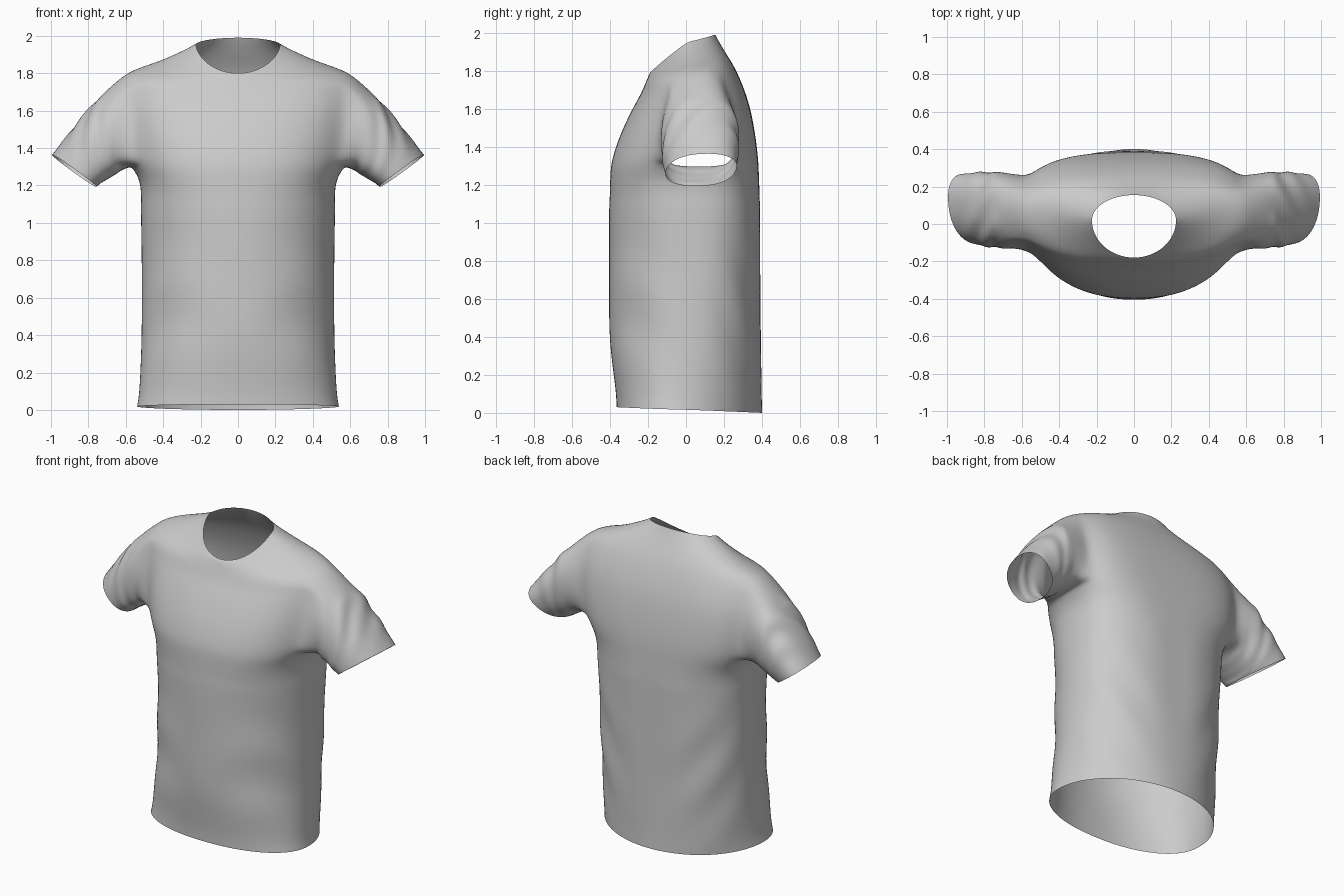
import bpy, bmesh
from math import sin, cos, pi, atan2, exp
from mathutils import Vector

if "Cube" in bpy.data.objects:
    bpy.data.objects.remove(bpy.data.objects["Cube"])

COLS, SUB, HALF = 64, 4, 5      # columns round, rows per level, half armhole width in columns
SLEEVE_ROWS = 20

# Levels hem -> neckline: half width, y front, y back, y side,
#                         roundness front, roundness back, z front, z side, z back
LEVELS = [
    (.540, -.365, .402, -.05, 2.2, 2.0, .03, .018, .00),
    (.527, -.372, .399, -.03, 2.2, 2.1, .13, .12, .11),
    (.516, -.402, .397, .02, 2.1, 2.2, .40, .40, .40),
    (.515, -.405, .397, .05, 2.1, 2.3, .75, .75, .75),
    (.520, -.405, .395, .06, 2.2, 2.5, 1.08, 1.08, 1.08),
    (.527, -.402, .389, .07, 2.4, 2.8, 1.22, 1.22, 1.22),
    (.572, -.395, .383, .08, 2.4, 3.1, 1.32, 1.305, 1.33),   # armpit
    (.600, -.354, .367, .08, 2.4, 3.3, 1.45, 1.44, 1.46),
    (.617, -.294, .338, .08, 2.4, 3.2, 1.58, 1.60, 1.61),
    (.625, -.244, .295, .07, 2.3, 2.8, 1.67, 1.72, 1.735),
    (.605, -.217, .253, .06, 2.2, 2.4, 1.73, 1.800, 1.825),  # shoulder point
    (.450, -.200, .210, .05, 2.1, 2.2, 1.77, 1.850, 1.895),
    (.310, -.190, .177, .03, 2.0, 2.0, 1.79, 1.910, 1.95),
    (.225, -.180, .155, .02, 2.0, 2.0, 1.80, 1.955, 1.99),    # neckline
]
ARMPIT, SHOULDER = 6 * SUB, 10 * SUB


def spow(v, p):
    return (1 if v >= 0 else -1) * abs(v) ** p


def level_at(row):
    """Smooth (Catmull-Rom) interpolation of the level table."""
    i = min(row // SUB, len(LEVELS) - 2)
    t = row / SUB - i
    a, b, c, d = (LEVELS[max(0, min(len(LEVELS) - 1, i + k))] for k in (-1, 0, 1, 2))
    return [.5 * (2 * q + (r - p) * t + (2 * p - 5 * q + 4 * r - s) * t * t
                  + (3 * q - p - 3 * r + s) * t ** 3) for p, q, r, s in zip(a, b, c, d)]


def body_point(row, col):
    w, yf, yb, ys, nf, nb, zf, zs, zb = level_at(row)
    th = 2 * pi * col / COLS
    s, c = sin(th), cos(th)
    n, reach, zend = (nb, yb - ys, zb) if s > 0 else (nf, ys - yf, zf)
    x = w * spow(c, 2 / n)
    y = ys + reach * spow(s, 2 / n)
    z = zs + (zend - zs) * abs(s) ** 1.15
    # soft diagonal drape folds towards the sides, fading at hem and chest
    mask = exp(-((z - .55) / .34) ** 2) * (abs(s * c) * 2) ** 2
    fold = .009 * mask * sin(14 * z - 10 * abs(x) + 16 * y)
    # shallow hollow down the spine
    spine = .008 * exp(-(x / .1) ** 2 - ((z - .9) / .5) ** 2) if s > 0 else 0
    return Vector((x + fold * c, y + fold * s - spine, z))


bm = bmesh.new()

# Torso, leaving out the armhole patches
rows = (len(LEVELS) - 1) * SUB + 1
grid = [[bm.verts.new(body_point(r, c)) for c in range(COLS)] for r in range(rows)]


def in_armhole(r, c):
    return ARMPIT <= r < SHOULDER and any(
        (c - mid + HALF) % COLS < 2 * HALF for mid in (0, COLS // 2))


for r in range(rows - 1):
    for c in range(COLS):
        if not in_armhole(r, c):
            d = (c + 1) % COLS
            bm.faces.new((grid[r][c], grid[r][d], grid[r + 1][d], grid[r + 1][c]))


# Sleeves, lofted from each armhole edge through a rounded cap to the cuff
def sleeve(side):
    mid, turn = (0, 1) if side > 0 else (COLS // 2, -1)
    span = range(-HALF, HALF)
    path = [(ARMPIT, k) for k in span]
    path += [(r, HALF) for r in range(ARMPIT, SHOULDER)]
    path += [(SHOULDER, -k) for k in span]
    path += [(r, -HALF) for r in range(SHOULDER, ARMPIT, -1)]
    loop = [grid[r][(mid + turn * k) % COLS] for r, k in path]
    start = [v.co.copy() for v in loop]
    prev = loop
    for i in range(1, SLEEVE_ROWS + 1):
        t = i / SLEEVE_ROWS
        k = min(1, t / .35)
        blend = k * k * (3 - 2 * k)
        ring = []
        for p in start:
            phi = atan2((p.z - 1.55) / .25, (p.y - .075) / .2)
            u, v = spow(cos(phi), .9), spow(sin(phi), .9)
            cap = Vector((side * (.598 + .024 * v), .07 + .205 * u, 1.555 + .25 * v))
            # cuff opening, turned slightly forward
            cuff = Vector((side * (.875 + .118 * v + .014 * u),
                           .08 + .185 * u + .03 * v, 1.278 + .086 * v))
            q = p.lerp(cap, blend).lerp(cuff, t)
            # rounded fullness plus creases running diagonally round the arm
            full = .010 * sin(pi * t) + .007 * sin(pi * t) ** 2 * sin(19 * t + 6 * u + 4 * v)
            q += full * Vector((side * .6 * v, u, .7 * v))
            ring.append(bm.verts.new(q))
        for j in range(len(loop)):
            m = (j + 1) % len(loop)
            bm.faces.new((prev[j], prev[m], ring[m], ring[j]))
        prev = ring


sleeve(1)
sleeve(-1)

# Drop unused armhole points, relax the cloth, and relax the sleeve seams more
bmesh.ops.delete(bm, geom=[v for v in bm.verts if not v.link_faces], context='VERTS')
cloth = [v for v in bm.verts if not v.is_boundary and v.co.z > 1.1 and abs(v.co.x) < .74]
seam = [v for v in cloth if abs(v.co.x) > .47 and v.co.z > 1.2]
for group, times in ((cloth, 7), (seam, 2)):
    for _ in range(times):
        bmesh.ops.smooth_vert(bm, verts=group, factor=.4,
                              use_axis_x=True, use_axis_y=True, use_axis_z=True)
bmesh.ops.recalc_face_normals(bm, faces=bm.faces[:])

mesh = bpy.data.meshes.new("short_sleeve_shirt")
bm.to_mesh(mesh)
bm.free()
shirt = bpy.data.objects.new("short_sleeve_shirt", mesh)
bpy.context.collection.objects.link(shirt)
for poly in mesh.polygons:
    poly.use_smooth = True
subsurf = shirt.modifiers.new("smooth_cloth", 'SUBSURF')
subsurf.levels = subsurf.render_levels = 1
